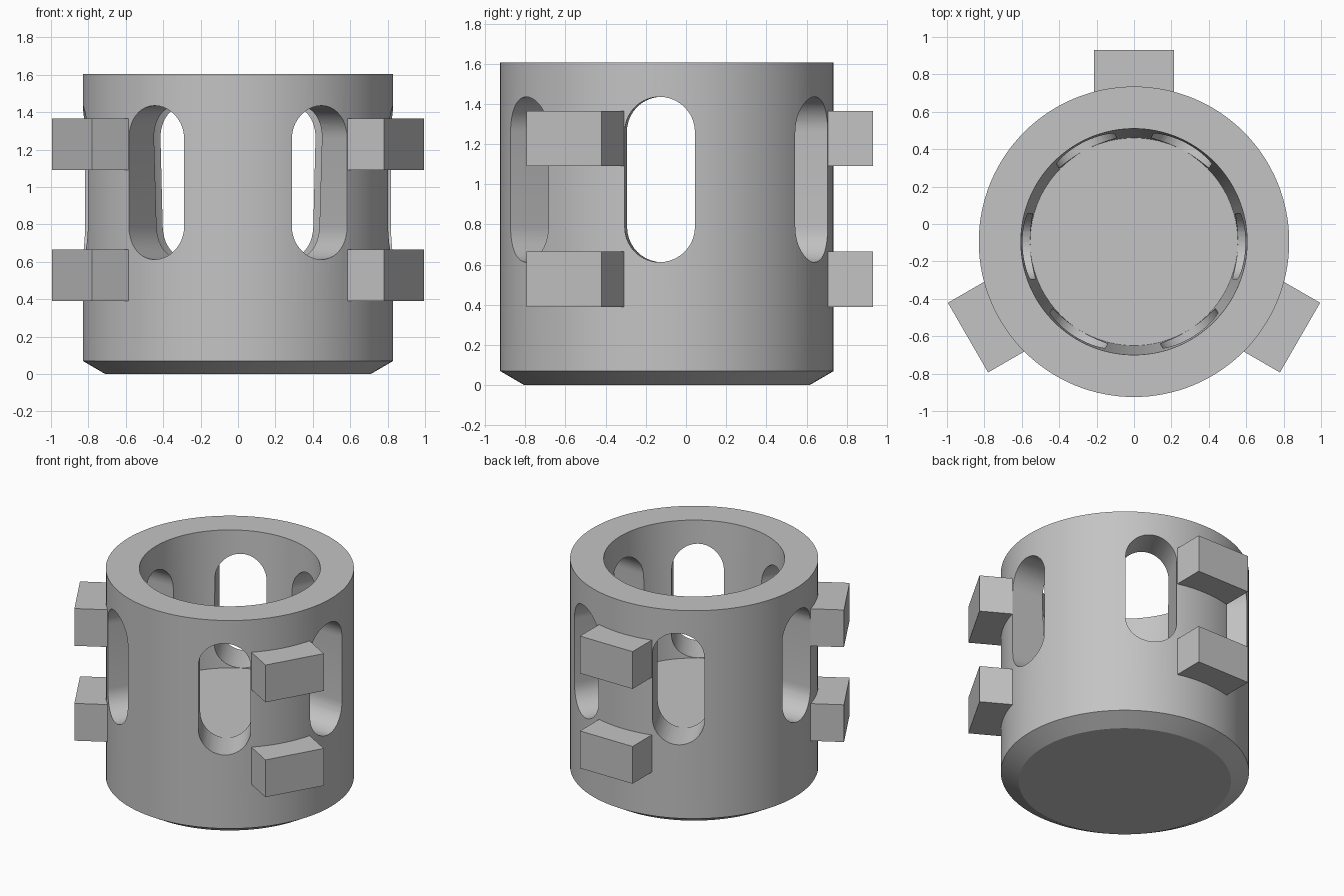
import bpy, bmesh, math
from mathutils import Matrix, Vector

if "Cube" in bpy.data.objects:
    bpy.data.objects.remove(bpy.data.objects["Cube"], do_unlink=True)

AXIS_Y = -0.095          # cylinder axis sits behind the centre of the bounds
KEY_ANGLES = (90, 210, 330)
SLOT_OFFSET = 27.5       # a slot on each side of every key

grey = bpy.data.materials.new("plain_grey")
grey.use_nodes = True
grey.diffuse_color = (0.55, 0.55, 0.55, 1)
grey.node_tree.nodes["Principled BSDF"].inputs["Base Color"].default_value = grey.diffuse_color


def make_object(name, bm):
    bmesh.ops.recalc_face_normals(bm, faces=bm.faces[:])
    mesh = bpy.data.meshes.new(name)
    bm.to_mesh(mesh)
    bm.free()
    mesh.materials.append(grey)
    obj = bpy.data.objects.new(name, mesh)
    bpy.context.collection.objects.link(obj)
    return obj


def lathe(name, profile, steps=128):
    bm = bmesh.new()
    verts = [bm.verts.new((r, 0, z)) for r, z in profile]
    edges = [bm.edges.new(pair) for pair in zip(verts, verts[1:])]
    bmesh.ops.spin(bm, geom=verts + edges, cent=(0, 0, 0), axis=(0, 0, 1),
                   angle=math.tau, steps=steps)
    bmesh.ops.remove_doubles(bm, verts=bm.verts[:], dist=0.0001)
    # Close the open rims at the base and the floor
    bmesh.ops.holes_fill(bm, edges=[e for e in bm.edges if e.is_boundary], sides=0)
    return make_object(name, bm)


def radial_prism(name, outline, inner, outer, angle):
    """Extrude a (sideways, height) outline outward in the given direction."""
    bm = bmesh.new()
    face = bm.faces.new([bm.verts.new((inner, s, z)) for s, z in outline])
    extruded = bmesh.ops.extrude_face_region(bm, geom=[face])["geom"]
    bmesh.ops.translate(bm, vec=Vector((outer - inner, 0, 0)),
                        verts=[v for v in extruded if isinstance(v, bmesh.types.BMVert)])
    bm.transform(Matrix.Rotation(math.radians(angle), 4, "Z"))
    return make_object(name, bm)


def combine(target, tool, operation):
    mod = target.modifiers.new(operation.lower(), "BOOLEAN")
    mod.operation = operation
    mod.solver = "EXACT"
    mod.object = tool
    tool.hide_render = True
    bpy.context.view_layer.objects.active = target
    bpy.ops.object.modifier_apply(modifier=mod.name)
    bpy.data.objects.remove(tool, do_unlink=True)


# Cup body: chamfered base, straight outside, slightly tapered bore, raised floor
body = lathe("slotted_cup", [(0.71, 0), (0.83, 0.07), (0.83, 1.605),
                             (0.605, 1.605), (0.555, 0.61)])

# Two rectangular keys, one above the other, at three positions
for angle in KEY_ANGLES:
    for low, high in ((0.39, 0.665), (1.09, 1.365)):
        outline = [(-0.215, low), (0.215, low), (0.215, high), (-0.215, high)]
        combine(body, radial_prism("key", outline, 0.72, 1.025, angle), "UNION")

# Round-ended slots flanking each key
radius, low, high = 0.175, 0.612, 1.435
arc = [math.pi * i / 20 for i in range(21)]
slot = [(radius * math.cos(a), high - radius + radius * math.sin(a)) for a in arc]
slot += [(-radius * math.cos(a), low + radius - radius * math.sin(a)) for a in arc]
for angle in KEY_ANGLES:
    for side in (-1, 1):
        cutter = radial_prism("slot_cutter", slot, 0.42, 1.2, angle + side * SLOT_OFFSET)
        combine(body, cutter, "DIFFERENCE")

body.location.y = AXIS_Y
bpy.ops.object.select_all(action="DESELECT")
body.select_set(True)
bpy.context.view_layer.objects.active = body
bpy.ops.object.shade_smooth_by_angle(angle=math.radians(28))
